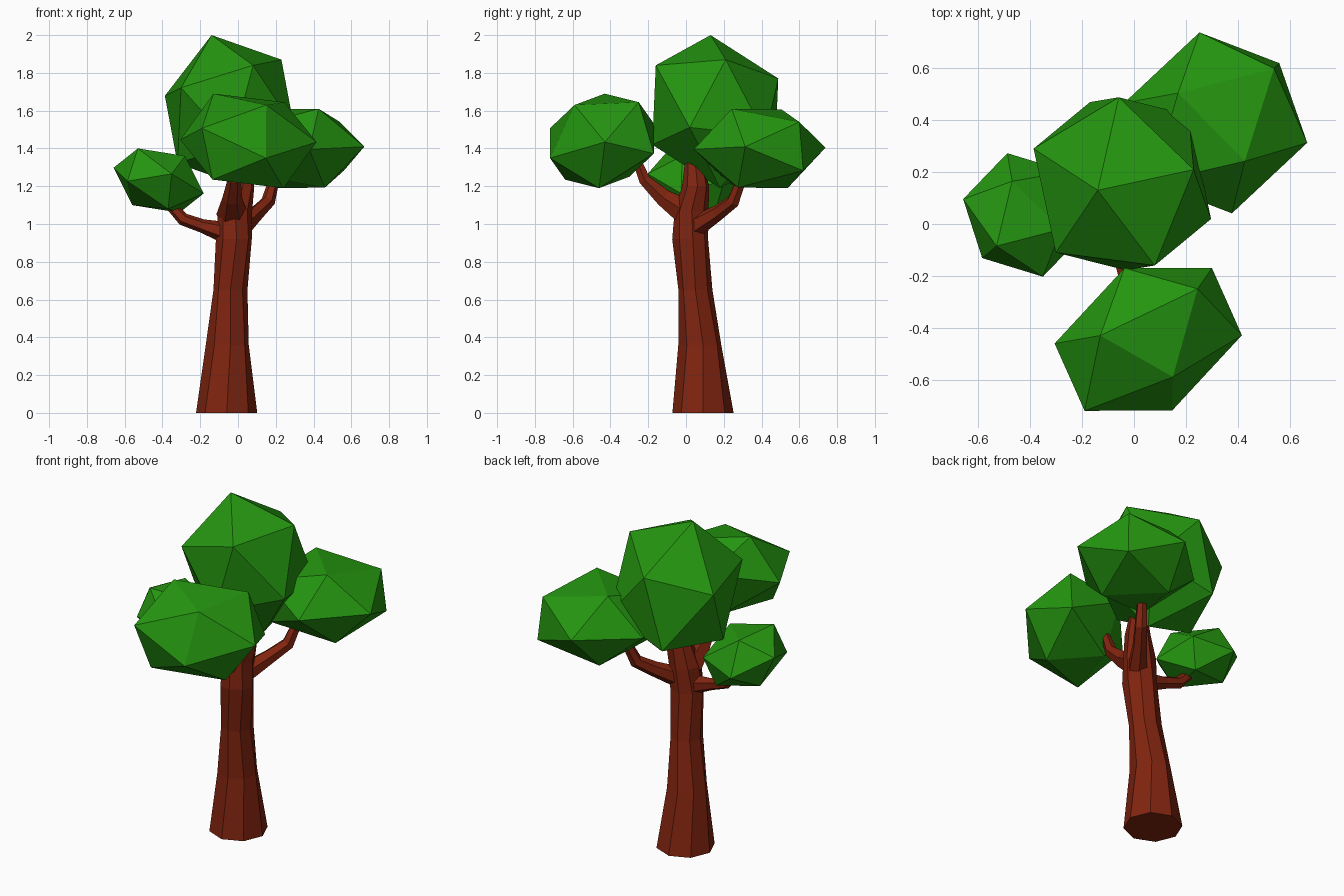
import bpy, bmesh, math
from mathutils import Vector, Quaternion

if "Cube" in bpy.data.objects:
    bpy.data.objects.remove(bpy.data.objects["Cube"])

PHI = (1 + 5 ** 0.5) / 2


def material(name, rgb):
    m = bpy.data.materials.new(name)
    m.diffuse_color = (*rgb, 1)
    m.use_nodes = True
    m.node_tree.nodes["Principled BSDF"].inputs["Base Color"].default_value = m.diffuse_color
    return m


def finish(bm, name, mat):
    bmesh.ops.recalc_face_normals(bm, faces=bm.faces[:])
    me = bpy.data.meshes.new(name)
    bm.to_mesh(me)
    bm.free()
    me.materials.append(mat)
    bpy.context.collection.objects.link(bpy.data.objects.new(name, me))


def foliage(name, centre, a, b, c):
    """Stretched icosahedron from its centre and one triangle of its corners."""
    o = Vector(centre)
    a, b, c = (Vector(p) - o for p in (a, b, c))
    half = [a, b, c, (a + b) / PHI - c, (b + c) / PHI - a, (a + c) / PHI - b]
    bm = bmesh.new()
    for v in half:
        bm.verts.new(o + v)
        bm.verts.new(o - v)
    bmesh.ops.convex_hull(bm, input=bm.verts[:])
    finish(bm, name, leaf)


def limb(name, path, sides, level=False, twist=0.0):
    """Tapered low-poly tube; path holds (x, y, z, radius)."""
    bm = bmesh.new()
    pts = [Vector(p[:3]) for p in path]
    rings = []
    for i, p in enumerate(pts):
        d = pts[min(i + 1, len(pts) - 1)] - pts[max(i - 1, 0)]
        q = Quaternion() if level else Vector((0, 0, 1)).rotation_difference(d)
        ring = []
        for k in range(sides):
            t = math.tau * k / sides + twist * (i % 2)
            off = Vector((math.cos(t), math.sin(t), 0)) * path[i][3]
            ring.append(bm.verts.new(p + q @ off))
        rings.append(ring)
    for r, s in zip(rings, rings[1:]):
        for k in range(sides):
            n = (k + 1) % sides
            bm.faces.new((r[k], r[n], s[n], s[k]))
    bm.faces.new(rings[0][::-1])
    bm.faces.new(rings[-1])
    finish(bm, name, bark)


leaf = material("leaf green", (0.018, 0.30, 0.005))
bark = material("bark brown", (0.22, 0.018, 0.005))

# Trunk, widening at the foot and tapering into the crown
limb("trunk", [(-.06, .09, 0, .162), (-.057, .073, .36, .115), (-.04, .05, .65, .09),
               (-.022, .022, .92, .096), (-.015, .03, 1.07, .09),
               (.015, .05, 1.2, .072), (.0, .04, 1.42, .035)], 8, True, 0.15)

# Branches
limb("front_branch", [(-.03, .02, 1.05, .085), (-.03, -.12, 1.14, .052),
                      (-.02, -.22, 1.235, .035), (-.02, -.27, 1.36, .025)], 6)
limb("back_branch", [(.01, .04, .98, .06), (.10, .17, 1.06, .042),
                     (.16, .25, 1.12, .037), (.195, .30, 1.25, .027)], 6)
limb("left_branch", [(-.05, .02, .95, .06), (-.19, .03, .99, .036),
                     (-.29, .035, 1.025, .034), (-.37, .05, 1.11, .025)], 6)

# Foliage clumps
foliage("crown_foliage", (-.045, .155, 1.595),
        (-.14, .13, 2.0), (.08, -.16, 1.84), (.23, .21, 1.87))
foliage("front_foliage", (.055, -.445, 1.44),
        (.245, -.25, 1.645), (-.13, -.43, 1.69), (.15, -.59, 1.63))
foliage("back_foliage", (.315, .39, 1.40),
        (.427, .242, 1.61), (.17, .505, 1.607), (.54, .60, 1.54))
foliage("left_foliage", (-.42, .035, 1.23),
        (-.53, -.085, 1.40), (-.47, .165, 1.38), (-.28, -.02, 1.36))
